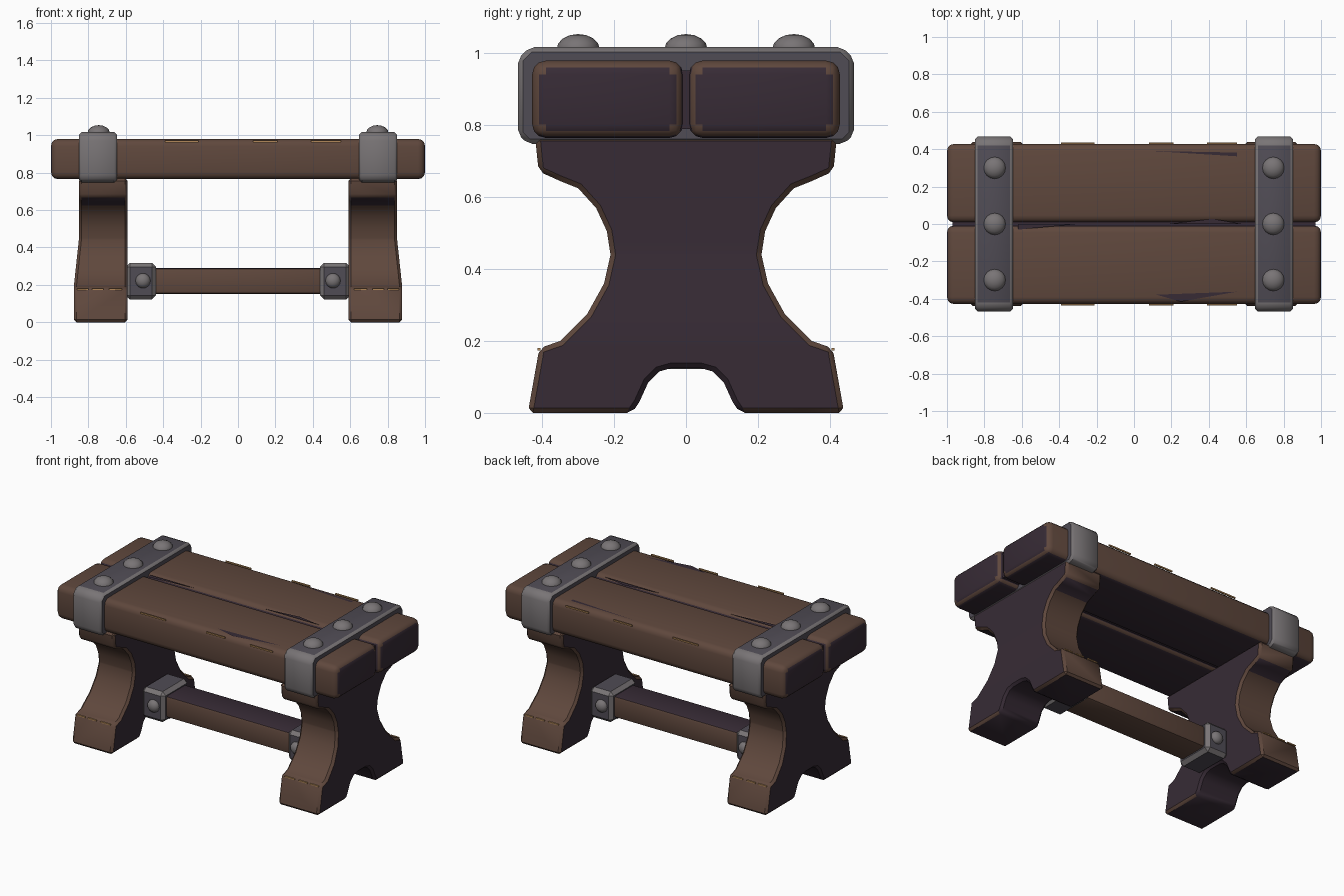
import bpy, bmesh, math
from mathutils import Vector, Matrix

cube = bpy.data.objects.get("Cube")
if cube:
    bpy.data.objects.remove(cube, do_unlink=True)


def material(name, r, g, b):
    m = bpy.data.materials.new(name)
    m.use_nodes = True
    m.diffuse_color = (r, g, b, 1)
    m.node_tree.nodes["Principled BSDF"].inputs["Base Color"].default_value = (r, g, b, 1)
    return m


BROWN = material("brown_wood", 0.115, 0.064, 0.046)
PURPLE = material("dark_purple_wood", 0.038, 0.024, 0.036)
GREY = material("grey_iron", 0.19, 0.175, 0.18)
DARK = material("dark_iron", 0.08, 0.072, 0.09)
TAN = material("worn_tan_wood", 0.45, 0.25, 0.10)


def finish(name, bm, mats, rule=None):
    """Turn a bmesh into a shaded object, colouring faces by a rule."""
    bmesh.ops.recalc_face_normals(bm, faces=bm.faces)
    bm.normal_update()
    if rule:
        for f in bm.faces:
            f.material_index = rule(f.normal, f.calc_center_median())
    me = bpy.data.meshes.new(name)
    bm.to_mesh(me)
    bm.free()
    ob = bpy.data.objects.new(name, me)
    bpy.context.collection.objects.link(ob)
    for m in mats:
        me.materials.append(m)
    bpy.ops.object.select_all(action='DESELECT')
    bpy.context.view_layer.objects.active = ob
    ob.select_set(True)
    bpy.ops.object.shade_smooth_by_angle(angle=math.radians(35))
    return ob


def bevel(bm, width, segments=1):
    edges = [e for e in bm.edges if e.calc_face_angle(0) > 0.6]
    bmesh.ops.bevel(bm, geom=edges, offset=width, segments=segments,
                    profile=0.5, affect='EDGES', clamp_overlap=True)


def box(lo, hi, width=0, segments=1):
    bm = bmesh.new()
    lo, hi = Vector(lo), Vector(hi)
    bmesh.ops.create_cube(bm, size=1)
    bmesh.ops.scale(bm, vec=hi - lo, verts=bm.verts)
    bmesh.ops.translate(bm, vec=(lo + hi) / 2, verts=bm.verts)
    if width:
        bevel(bm, width, segments)
    return bm


def prism(half, x0, x1):
    """Extrude a y-z half profile, mirrored in y, along x."""
    pts = half + [(-y, z) for y, z in reversed(half)]
    bm = bmesh.new()
    face = bm.faces.new([bm.verts.new((x0, y, z)) for y, z in pts])
    new = bmesh.ops.extrude_face_region(bm, geom=[face])["geom"]
    bmesh.ops.translate(bm, vec=(x1 - x0, 0, 0),
                        verts=[v for v in new if isinstance(v, bmesh.types.BMVert)])
    bmesh.ops.recalc_face_normals(bm, faces=bm.faces)
    return bm


def dome(name, place, radius, height, axis):
    """Half-round stud head pointing along an axis."""
    bm = bmesh.new()
    bmesh.ops.create_uvsphere(bm, u_segments=16, v_segments=8, radius=1)
    turn = Vector((0, 0, 1)).rotation_difference(Vector(axis)).to_matrix().to_4x4()
    size = Matrix.Diagonal((radius, radius, height, 1))
    bmesh.ops.transform(bm, matrix=Matrix.Translation(place) @ turn @ size, verts=bm.verts)
    finish(name, bm, [GREY])


def plate(name, points, mat):
    bm = bmesh.new()
    bm.faces.new([bm.verts.new(p) for p in points])
    finish(name, bm, [mat])


# Seat planks with dark ends, undersides and inner edges
for s, side in ((-1, "front"), (1, "back")):
    ys = sorted((s * 0.008, s * 0.44))
    bm = box((-1, ys[0], 0.765), (1, ys[1], 0.98), 0.038, 3)
    # Ends drawn in slightly at the outer corners
    for v in bm.verts:
        if abs(v.co.x) > 0.93 and abs(v.co.y) > 0.38:
            v.co.y -= s * 0.012
    finish(side + "_plank", bm, [BROWN, PURPLE],
           lambda n, c, s=s: int(abs(n.x) > 0.95 or n.z < -0.8 or n.y * s < -0.8))
    # Worn chips along the outer top edge
    for x0, x1 in ((-0.39, -0.21), (0.08, 0.21), (0.39, 0.55)):
        finish(side + "_edge_chip",
               box((x0, s * 0.433 - 0.004, 0.962), (x1, s * 0.433 + 0.004, 0.971)), [TAN])

finish("plank_seam", box((-0.97, -0.02, 0.79), (0.97, 0.02, 0.953)), [PURPLE])

# Cracks in the seat top
for i, pts in enumerate((((0.10, 0.39), (0.55, 0.362), (0.55, 0.382)),
                         ((0.12, -0.378), (0.55, -0.362), (0.25, -0.415)),
                         ((0.18, 0.0), (0.58, 0.0), (0.42, 0.028)),
                         ((-0.62, -0.0), (-0.62, -0.03), (-0.3, -0.0)))):
    plate("seat_crack_%d" % (i + 1), [(x, y, 0.982) for x, y in pts], PURPLE)

# Leg half outline, from the foot arch up to the seat
LEG = [(0.04, 0.125), (0.075, 0.115), (0.105, 0.085), (0.13, 0.03), (0.15, 0.0),
       (0.44, 0.0), (0.408, 0.18), (0.35, 0.2), (0.275, 0.275), (0.228, 0.36),
       (0.21, 0.44), (0.22, 0.505), (0.25, 0.57), (0.30, 0.625), (0.35, 0.645),
       (0.41, 0.672), (0.42, 0.77)]
STRAP = [(0.44, 0.748), (0.468, 0.775), (0.468, 0.985), (0.435, 1.018)]


def leg_rule(n, c):
    arch = abs(c.y) < 0.155 and c.z < 0.14
    return int(abs(n.x) > 0.9 or arch or n.z < -0.9)


def strap_rule(n, c):
    return int(abs(n.x) > 0.9 or n.z > 0.95)


for s, side in ((-1, "right"), (1, "left")):
    # Leg slab, thicker towards the foot
    bm = prism(LEG, s * 0.59, s * 0.85)
    bevel(bm, 0.014)
    for z in (0.19, 0.45):
        bmesh.ops.bisect_plane(bm, geom=bm.verts[:] + bm.edges[:] + bm.faces[:],
                               plane_co=(0, 0, z), plane_no=(0, 0, 1))
    for v in bm.verts:
        if abs(v.co.x) > 0.72:
            v.co.x += s * 0.028 * min(max((0.45 - v.co.z) / 0.26, 0), 1)
    finish(side + "_leg", bm, [BROWN, PURPLE], leg_rule)

    # Worn line on the shoulder of each foot
    for f in (-1, 1):
        for a, b in ((0.62, 0.69), (0.72, 0.78), (0.80, 0.86)):
            x0, x1 = sorted((s * a, s * b))
            finish(side + "_foot_chip",
                   box((x0, f * 0.409 - 0.004, 0.173), (x1, f * 0.409 + 0.004, 0.18)), [TAN])

    # Iron strap over the seat, with three studs
    bm = prism(STRAP, s * 0.648, s * 0.85)
    bevel(bm, 0.014)
    finish(side + "_strap", bm, [GREY, DARK], strap_rule)
    for y in (-0.3, 0, 0.3):
        dome(side + "_strap_stud", (s * 0.745, y, 1.012), 0.06, 0.042, (0, 0, 1))

    # Collar joining the crossbar to the leg, with a bolt on each face
    x0, x1 = sorted((s * 0.438, s * 0.60))
    finish(side + "_collar", box((x0, -0.13, 0.122), (x1, 0.13, 0.318), 0.022),
           [DARK, GREY], lambda n, c: int(max(abs(k) for k in n) < 0.95))
    for f in (-1, 1):
        dome(side + "_collar_bolt", (s * 0.508, f * 0.13, 0.222), 0.04, 0.03, (0, f, 0))

# Crossbar, dark on top
finish("crossbar", box((-0.46, -0.1, 0.152), (0.46, 0.1, 0.29), 0.015, 2),
       [BROWN, PURPLE], lambda n, c: int(n.z > 0.9))
